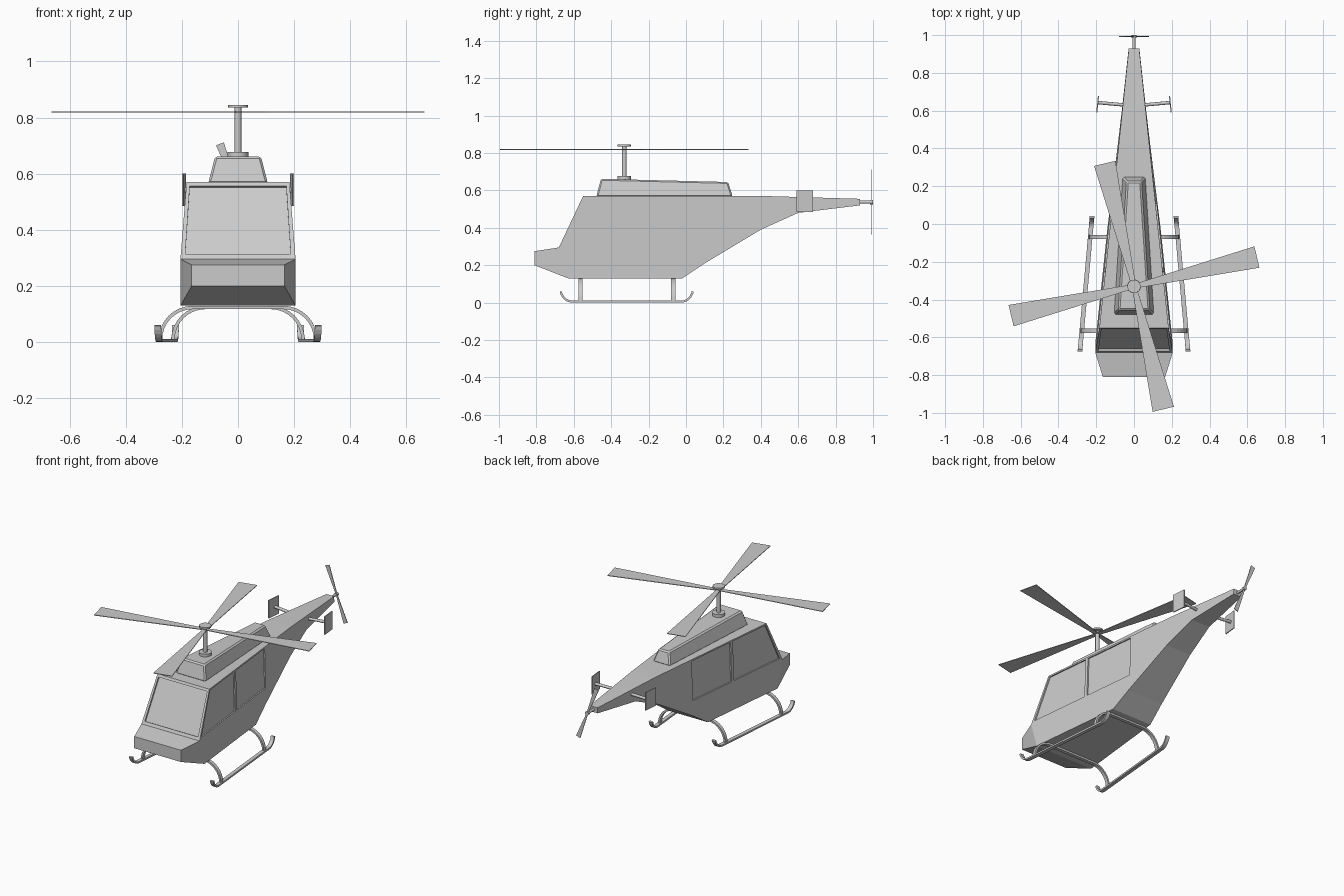
import bpy, bmesh, math
from mathutils import Vector, Matrix

cube = bpy.data.objects.get("Cube")
if cube:
    bpy.data.objects.remove(cube)

grey = bpy.data.materials.new("light grey")
grey.use_nodes = True
grey.diffuse_color = (0.6, 0.6, 0.6, 1)
grey.node_tree.nodes["Principled BSDF"].inputs["Base Color"].default_value = (0.6, 0.6, 0.6, 1)


def add(name, bm):
    bmesh.ops.recalc_face_normals(bm, faces=bm.faces)
    mesh = bpy.data.meshes.new(name)
    bm.to_mesh(mesh)
    bm.free()
    mesh.materials.append(grey)
    ob = bpy.data.objects.new(name, mesh)
    bpy.context.collection.objects.link(ob)
    return ob


def loft(name, low, high):
    """Closed solid between two matching outlines."""
    bm = bmesh.new()
    a = [bm.verts.new(p) for p in low]
    b = [bm.verts.new(p) for p in high]
    bm.faces.new(a)
    bm.faces.new(b)
    for i in range(len(a)):
        j = (i + 1) % len(a)
        bm.faces.new((a[i], a[j], b[j], b[i]))
    return add(name, bm)


def strap(name, path, across, thick):
    """Flat bar swept along a path."""
    bm = bmesh.new()
    half = Vector(across) / 2
    rows = [(bm.verts.new(Vector(p) - half), bm.verts.new(Vector(p) + half)) for p in path]
    for (a, b), (c, d) in zip(rows, rows[1:]):
        bm.faces.new((a, b, d, c))
    ob = add(name, bm)
    mod = ob.modifiers.new("thickness", "SOLIDIFY")
    mod.thickness = thick
    mod.offset = 0
    return ob


def rod(name, start, end, radius, sides=16):
    start, end = Vector(start), Vector(end)
    axis = end - start
    bm = bmesh.new()
    bmesh.ops.create_cone(bm, cap_ends=True, segments=sides, radius1=radius,
                          radius2=radius, depth=axis.length)
    turn = axis.to_track_quat("Z", "Y").to_matrix().to_4x4()
    bm.transform(Matrix.Translation((start + end) / 2) @ turn)
    ob = add(name, bm)
    for f in ob.data.polygons:
        f.use_smooth = len(f.vertices) == 4
    for e in ob.data.edges:
        va, vb = (ob.data.vertices[i].co for i in e.vertices)
        e.use_edge_sharp = abs((va - vb).normalized().dot(axis.normalized())) < 0.5
    return ob


# Fuselage: side profile widened by a flat, tapering wall
def wall(y, z):
    return 0.205 - 0.1056 * (y + 0.68) - 0.03 * (z - 0.3)


nose = [(-0.81, 0.275), (-0.81, 0.20)]
hull = [(-0.63, 0.13), (-0.02, 0.13), (0.10, 0.21), (0.40, 0.39), (0.60, 0.48),
        (0.93, 0.52), (0.93, 0.555), (0.42, 0.57), (-0.55, 0.57), (-0.68, 0.295)]
bm = bmesh.new()
sides = []
for s in (-1, 1):
    ring = [bm.verts.new((s * 0.165, y, z)) for y, z in nose]
    ring += [bm.verts.new((s * wall(y, z), y, z)) for y, z in hull]
    bm.faces.new(ring[2:])
    bm.faces.new((ring[-1], ring[0], ring[1], ring[2]))
    sides.append(ring)
left, right = sides
for i in range(len(left)):
    j = (i + 1) % len(left)
    bm.faces.new((left[i], left[j], right[j], right[i]))
fuselage = add("fuselage", bm)

# Recessed windscreen and side windows
cutters = []
front_window = [(-0.655, 0.31), (-0.543, 0.56), (-0.255, 0.56), (-0.255, 0.31)]
rear_window = [(-0.235, 0.31), (-0.235, 0.56), (0.105, 0.56), (0.105, 0.31)]
for s in (-1, 1):
    for outline in (front_window, rear_window):
        cutters.append(loft("window_cutter",
                            [(s * (wall(y, z) - 0.008), y, z) for y, z in outline],
                            [(s * (wall(y, z) + 0.03), y, z) for y, z in outline]))
screen = [Vector(p) for p in ((-0.188, -0.671, 0.313), (0.188, -0.671, 0.313),
                              (0.172, -0.557, 0.555), (-0.172, -0.557, 0.555))]
out = Vector((0, -0.904, 0.428))
cutters.append(loft("windscreen_cutter", [p - out * 0.01 for p in screen],
                    [p + out * 0.03 for p in screen]))
bpy.context.view_layer.objects.active = fuselage
for cutter in cutters:
    mod = fuselage.modifiers.new("recess", "BOOLEAN")
    mod.operation = "DIFFERENCE"
    mod.solver = "EXACT"
    mod.object = cutter
    bpy.ops.object.modifier_apply(modifier=mod.name)
    bpy.data.objects.remove(cutter)

# Engine housing on the roof
housing = loft("engine_housing",
               [(-0.107, -0.48, 0.565), (0.107, -0.48, 0.565), (0.062, 0.25, 0.565), (-0.062, 0.25, 0.565)],
               [(-0.082, -0.455, 0.662), (0.082, -0.455, 0.662), (0.038, 0.225, 0.645), (-0.038, 0.225, 0.645)])
mod = housing.modifiers.new("soft_edges", "BEVEL")
mod.width = 0.008
mod.segments = 1

# Main rotor
HUB = Vector((0, -0.33, 0))


def at(z):
    return HUB + Vector((0, 0, z))


rod("mast_collar", at(0.65), at(0.677), 0.037)
rod("mast", at(0.65), at(0.84), 0.012)
rod("rotor_cap", at(0.835), at(0.845), 0.035, 24)
blade = [(0.01, -0.012), (0.669, -0.058), (0.669, 0.058), (0.01, 0.012)]
for i in range(4):
    turn = Matrix.Rotation(math.radians(13.4 + 90 * i), 3, "Z")
    loft("rotor_blade", [turn @ Vector((x, y, 0)) + at(0.817) for x, y in blade],
         [turn @ Vector((x, y, 0)) + at(0.821) for x, y in blade])

# Tail rotor
rod("tail_shaft", (0, 0.92, 0.538), (0, 0.998, 0.538), 0.008)
rod("tail_hub", (0, 0.985, 0.538), (0, 1.0, 0.538), 0.012)
tail_blade = [(0.004, -0.005), (0.18, -0.015), (0.18, 0.015), (0.004, 0.005)]
for i in range(2):
    turn = Matrix.Rotation(math.radians(249 + 180 * i), 3, "Y")
    low = [turn @ Vector((x, 0, z)) + Vector((0, 0.991, 0.538)) for x, z in tail_blade]
    loft("tail_blade", low, [p + Vector((0, 0.004, 0)) for p in low])

for s in (-1, 1):
    # Stabiliser arm with its toed end plate
    rod("stabiliser_arm", (s * 0.03, 0.628, 0.535), (s * 0.192, 0.643, 0.541), 0.009, 12)
    plate = [(0.197, 0.59, 0.60), (0.188, 0.678, 0.60), (0.188, 0.678, 0.485), (0.197, 0.59, 0.485)]
    loft("stabiliser_plate", [(s * (x - 0.003), y, z) for x, y, z in plate],
         [(s * (x + 0.003), y, z) for x, y, z in plate])

    # Landing skid with curled ends
    def skid_x(y):
        return s * (0.222 + 0.09 * (0.04 - y))

    radius = 0.06
    arc = [math.radians(75 * i / 6) for i in range(7)]
    path = [(-0.61 - radius * math.sin(a) * 1.03, 0.006 + radius * (1 - math.cos(a)) * 1.2)
            for a in reversed(arc)]
    path += [(-0.022 + radius * math.sin(a), 0.006 + radius * (1 - math.cos(a)) * 1.2) for a in arc]
    strap("landing_skid", [(skid_x(y), y, z) for y, z in path], (0.024, 0, 0), 0.011)

# Hoops joining the skids under the belly
for y in (-0.565, -0.068):
    foot = 0.222 + 0.09 * (0.04 - y)
    start = foot - 0.115
    quarter = [math.radians(90 * i / 8) for i in range(9)]
    bend = [(start + 0.115 * math.sin(a), y, 0.008 + 0.115 * math.cos(a)) for a in quarter]
    hoop = [(-x, b, z) for x, b, z in reversed(bend)] + bend
    strap("skid_hoop", hoop, (0, 0.022, 0), 0.012)
